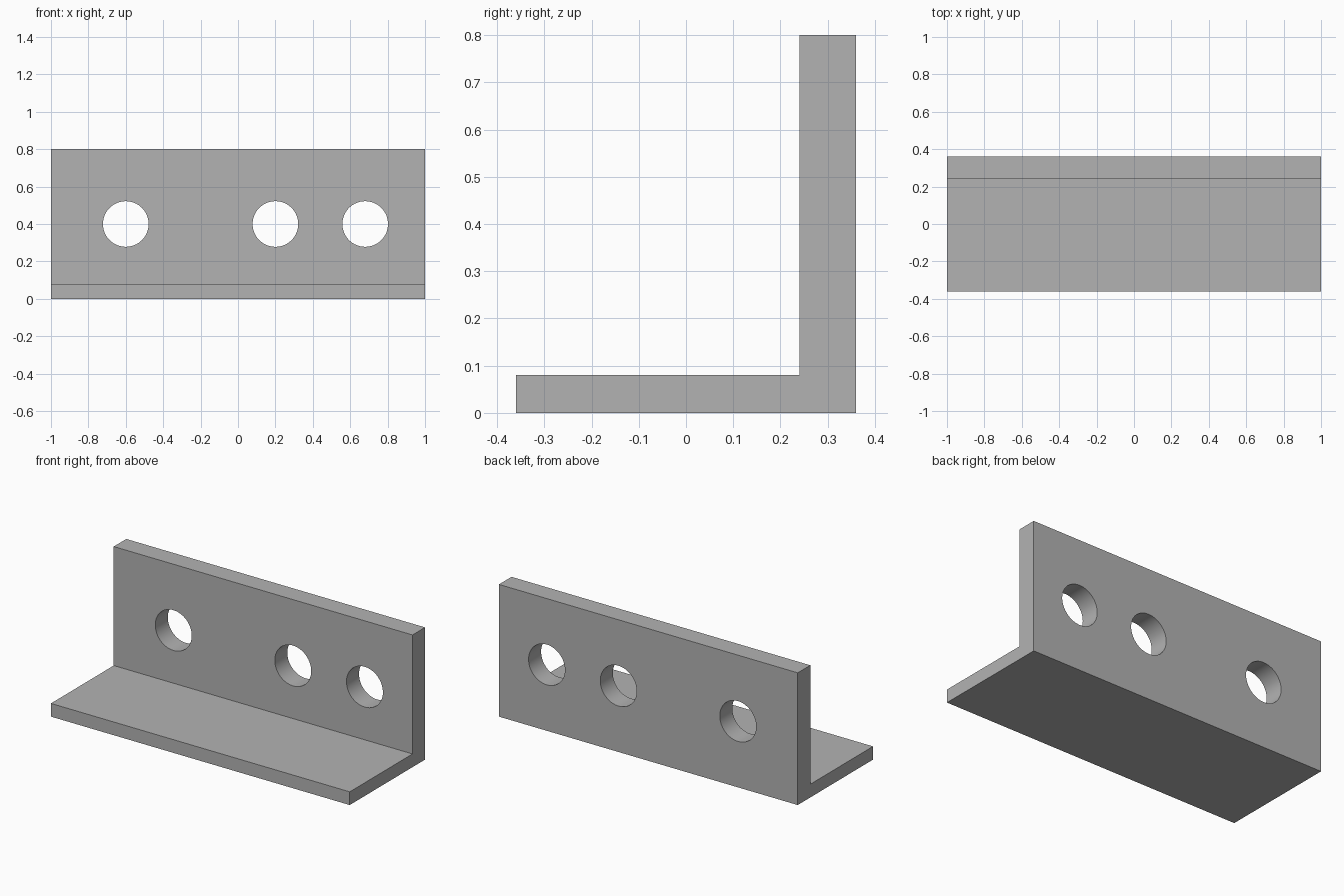
import bpy
import bmesh
import math

cube = bpy.data.objects.get("Cube")
if cube:
    bpy.data.objects.remove(cube, do_unlink=True)

# Single plain grey material
grey = bpy.data.materials.new("plain_grey")
grey.use_nodes = True
colour = (0.45, 0.45, 0.45, 1.0)
grey.diffuse_color = colour
grey.node_tree.nodes["Principled BSDF"].inputs["Base Color"].default_value = colour

LENGTH, HALF_DEPTH, HEIGHT = 2.0, 0.36, 0.8
BASE_THICK, WALL_FRONT = 0.08, 0.24
HOLE_X, HOLE_Z, HOLE_R = (-0.6, 0.2, 0.68), 0.4, 0.122

# L-shaped bracket: side profile extruded along its length
profile = [
    (-HALF_DEPTH, 0), (HALF_DEPTH, 0), (HALF_DEPTH, HEIGHT),
    (WALL_FRONT, HEIGHT), (WALL_FRONT, BASE_THICK), (-HALF_DEPTH, BASE_THICK),
]
bm = bmesh.new()
face = bm.faces.new([bm.verts.new((-LENGTH / 2, y, z)) for y, z in profile])
ext = bmesh.ops.extrude_face_region(bm, geom=[face], use_keep_orig=True)
moved = [g for g in ext["geom"] if isinstance(g, bmesh.types.BMVert)]
bmesh.ops.translate(bm, verts=moved, vec=(LENGTH, 0, 0))
bmesh.ops.recalc_face_normals(bm, faces=bm.faces)
mesh = bpy.data.meshes.new("angle_bracket")
bm.to_mesh(mesh)
bm.free()
mesh.materials.append(grey)
bracket = bpy.data.objects.new("angle_bracket", mesh)
bpy.context.collection.objects.link(bracket)
bpy.context.view_layer.objects.active = bracket

# Round holes bored through the upright wall
for x in HOLE_X:
    bpy.ops.mesh.primitive_cylinder_add(
        vertices=64, radius=HOLE_R, depth=0.4,
        location=(x, (WALL_FRONT + HALF_DEPTH) / 2, HOLE_Z),
        rotation=(math.pi / 2, 0, 0))
    cutter = bpy.context.object
    cutter.name = "hole_cutter"
    cutter.hide_render = True
    cutter.data.materials.append(grey)
    bpy.context.view_layer.objects.active = bracket
    cut = bracket.modifiers.new("hole", "BOOLEAN")
    cut.operation = "DIFFERENCE"
    cut.solver = "EXACT"
    cut.object = cutter
    bpy.ops.object.modifier_apply(modifier=cut.name)
    bpy.data.objects.remove(cutter, do_unlink=True)

# Smooth bores, sharp outer edges
bpy.ops.object.select_all(action="DESELECT")
bracket.select_set(True)
bpy.context.view_layer.objects.active = bracket
bpy.ops.object.shade_smooth_by_angle(angle=math.radians(30))
